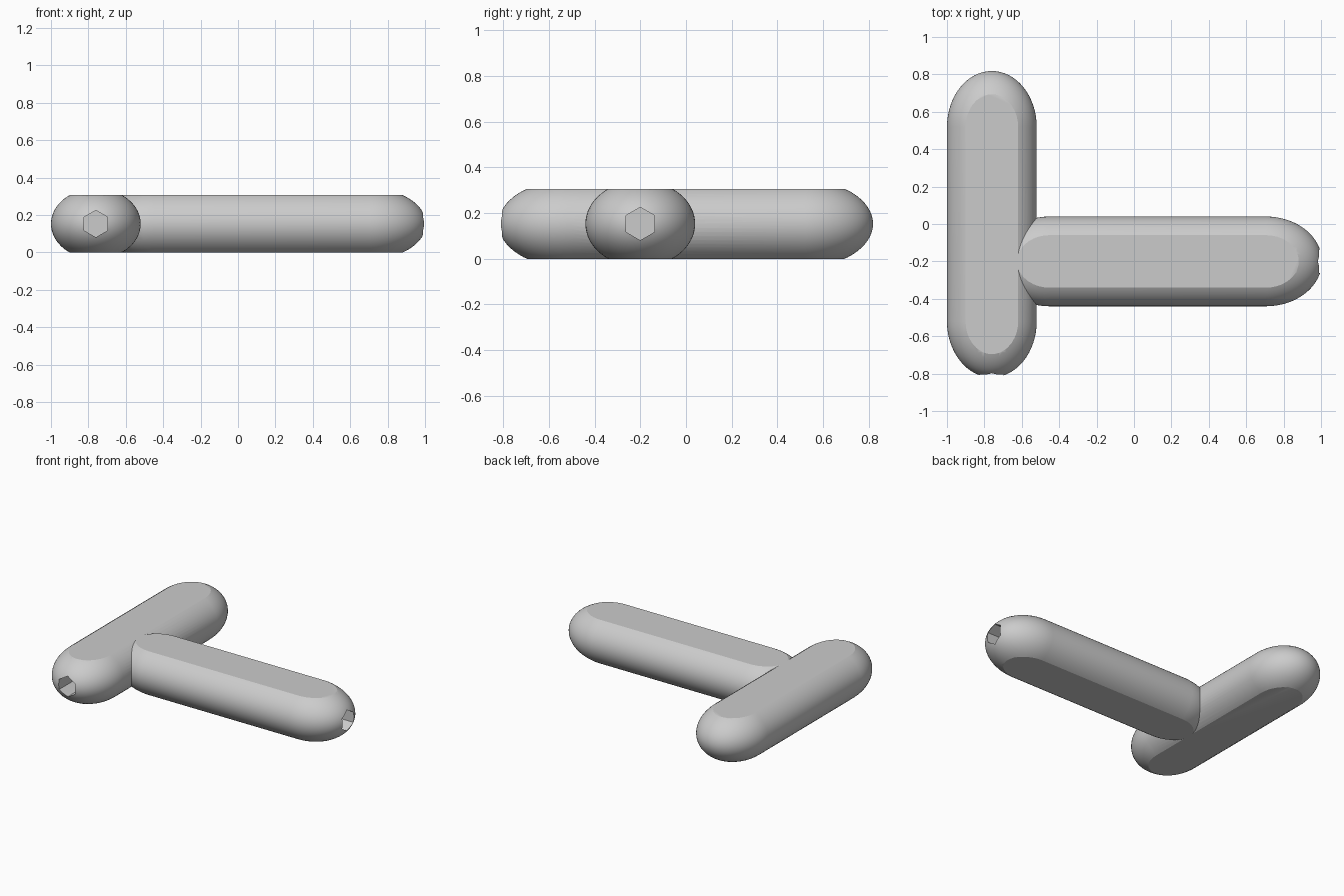
import bpy, bmesh, math
from mathutils import Matrix, Vector

if "Cube" in bpy.data.objects:
    bpy.data.objects.remove(bpy.data.objects["Cube"])

MID_Z, HALF_Z = 0.153, 0.153      # centre height and half thickness
WIDE, TALL, CAP = 0.24, 0.189, 0.30  # oval section radii and rounded end length

grey = bpy.data.materials.new("light_grey")
grey.diffuse_color = (0.6, 0.6, 0.6, 1)
grey.use_nodes = True
grey.node_tree.nodes["Principled BSDF"].inputs["Base Color"].default_value = grey.diffuse_color


def make_object(name, bm):
    bmesh.ops.recalc_face_normals(bm, faces=bm.faces)
    mesh = bpy.data.meshes.new(name)
    bm.to_mesh(mesh)
    bm.free()
    mesh.materials.append(grey)
    obj = bpy.data.objects.new(name, mesh)
    bpy.context.collection.objects.link(obj)
    return obj


def capsule(name, start, end, turn, location, steps=16, sides=64):
    """Oval rod along local x with long rounded ends."""
    bm = bmesh.new()
    angles = [math.pi / 2 * i / steps for i in range(steps + 1)]
    profile = [(start - CAP * math.cos(a), math.sin(a)) for a in angles]
    profile += [(end + CAP * math.cos(a), math.sin(a)) for a in reversed(angles)]
    verts = [bm.verts.new((x, r * WIDE, 0)) for x, r in profile]
    edges = [bm.edges.new(pair) for pair in zip(verts, verts[1:])]
    bmesh.ops.spin(bm, geom=verts + edges, cent=(0, 0, 0), axis=(1, 0, 0),
                   angle=2 * math.pi, steps=sides, use_duplicate=False)
    bmesh.ops.remove_doubles(bm, verts=bm.verts, dist=0.0005)
    bm.transform(Matrix.Translation(location) @ Matrix.Rotation(turn, 4, 'Z')
                 @ Matrix.Diagonal((1, 1, TALL / WIDE, 1)))
    return make_object(name, bm)


def hex_cutter(name, tip, direction, depth=0.3, radius=0.072):
    """Hexagonal prism, corners up and down, sunk into a rounded end."""
    bm = bmesh.new()
    bmesh.ops.create_cone(bm, cap_ends=True, segments=6, radius1=radius,
                          radius2=radius, depth=2 * depth)
    # lay the prism on its side along y, then turn it to the wanted end
    bm.transform(Matrix.Rotation(math.pi / 2, 4, 'X'))
    top = max(v.co.z for v in bm.verts)
    if top < radius * 0.95:
        bm.transform(Matrix.Rotation(math.pi / 6, 4, 'Y'))
    if direction == 'X':
        bm.transform(Matrix.Rotation(math.pi / 2, 4, 'Z'))
    bm.transform(Matrix.Translation(tip))
    return make_object(name, bm)


def boolean(target, cutter, operation):
    mod = target.modifiers.new(operation.lower(), 'BOOLEAN')
    mod.operation, mod.object, mod.solver = operation, cutter, 'EXACT'
    bpy.context.view_layer.objects.active = target
    bpy.ops.object.modifier_apply(modifier=mod.name)
    bpy.data.objects.remove(cutter)


# Crossbar and stem joined into one tee
tee = capsule("tee_joint", -0.52, 0.518, math.pi / 2, Vector((-0.76, 0, MID_Z)))
stem = capsule("stem", -0.45, 0.705, 0, Vector((0, -0.2, MID_Z)))
boolean(tee, stem, 'UNION')

# Flat top and bottom
bm = bmesh.new()
bmesh.ops.create_cube(bm, size=1)
bm.transform(Matrix.Translation((0, 0, MID_Z)) @ Matrix.Diagonal((4, 4, 2 * HALF_Z, 1)))
boolean(tee, make_object("slab", bm), 'INTERSECT')

# Hexagonal sockets in the front end and the stem end
boolean(tee, hex_cutter("front_socket", (-0.76, -0.82, MID_Z), 'Y'), 'DIFFERENCE')
boolean(tee, hex_cutter("stem_socket", (1.005, -0.2, MID_Z), 'X'), 'DIFFERENCE')

# Smooth rounds with crisp flat borders
bpy.ops.object.select_all(action='DESELECT')
tee.select_set(True)
bpy.context.view_layer.objects.active = tee
bpy.ops.object.shade_smooth_by_angle(angle=math.radians(25))
